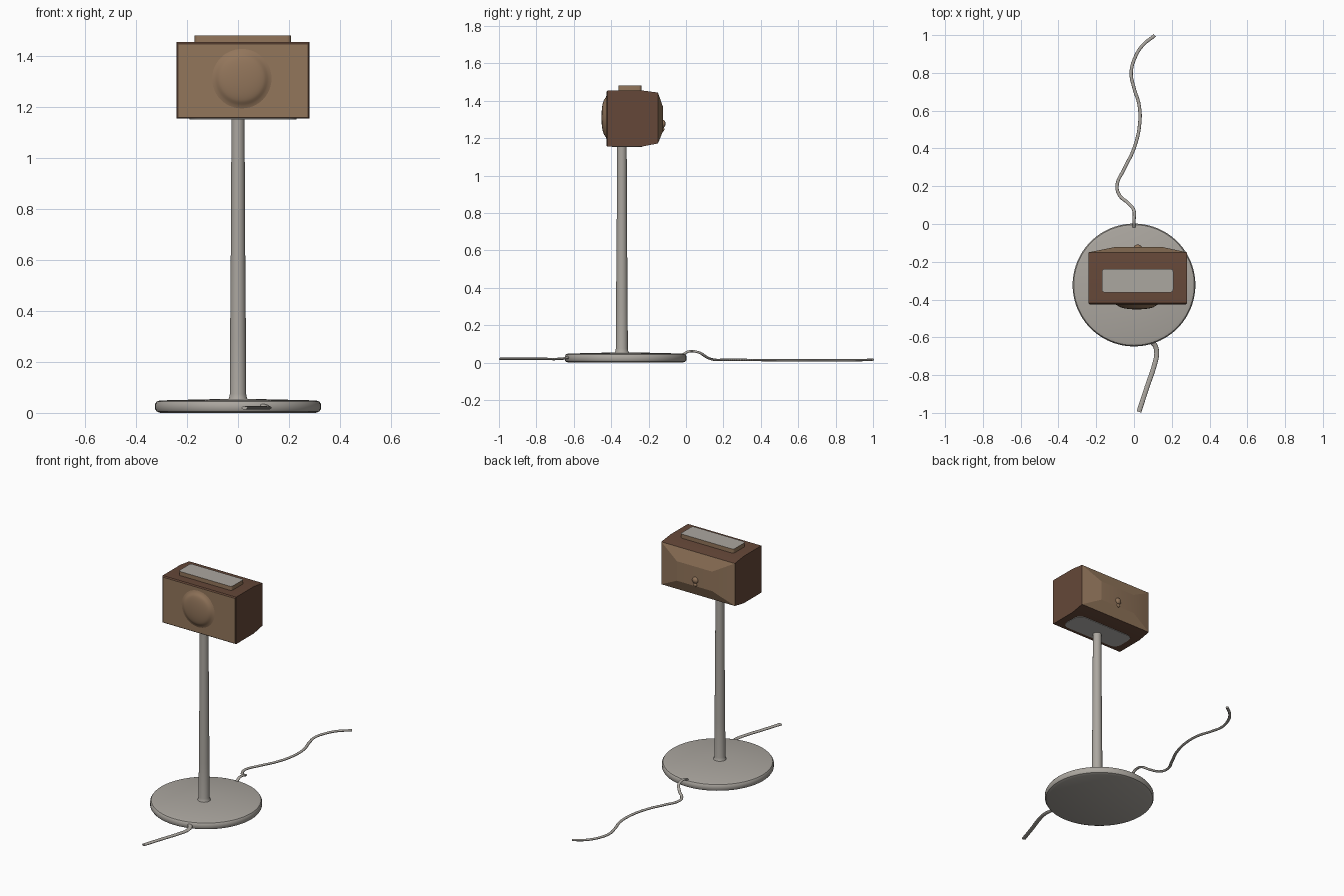
import bpy, bmesh, math
from mathutils import Matrix, Vector

cube = bpy.data.objects.get("Cube")
if cube:
    bpy.data.objects.remove(cube, do_unlink=True)


def material(name, rgb):
    m = bpy.data.materials.new(name)
    m.use_nodes = True
    m.diffuse_color = (*rgb, 1)
    m.node_tree.nodes["Principled BSDF"].inputs["Base Color"].default_value = (*rgb, 1)
    return m


GREY = material("warm grey metal", (0.41, 0.385, 0.35))
PALE = material("pale grey plate", (0.48, 0.47, 0.45))
TAN = material("tan panel", (0.29, 0.18, 0.105))
BROWN = material("brown casing", (0.13, 0.064, 0.04))


def finish(name, bm, mats, angle=35):
    bmesh.ops.recalc_face_normals(bm, faces=bm.faces)
    mesh = bpy.data.meshes.new(name)
    bm.to_mesh(mesh)
    bm.free()
    ob = bpy.data.objects.new(name, mesh)
    bpy.context.collection.objects.link(ob)
    for m in mats:
        mesh.materials.append(m)
    bpy.ops.object.select_all(action="DESELECT")
    ob.select_set(True)
    bpy.context.view_layer.objects.active = ob
    bpy.ops.object.shade_smooth_by_angle(angle=math.radians(angle))


def lathe(name, profile, place, mat, sides=64, backward=None):
    """Turn (radius, height) points about z; backward=+1/-1 aims the axis along y."""
    bm = bmesh.new()
    rings = []
    for r, h in profile:
        rings.append([bm.verts.new((r * math.cos(a), r * math.sin(a), h))
                      for a in (2 * math.pi * i / sides for i in range(sides))])
    for lower, upper in zip(rings, rings[1:]):
        for i in range(sides):
            j = (i + 1) % sides
            bm.faces.new((lower[i], lower[j], upper[j], upper[i]))
    bm.faces.new(rings[0])
    bm.faces.new(rings[-1])
    turn = Matrix.Identity(4)
    if backward:
        turn = Matrix.Rotation(math.radians(-90 * backward), 4, "X")
    bm.transform(Matrix.Translation(place) @ turn)
    finish(name, bm, [mat])


def plate(name, low, high, mats, bevel):
    """Flat slab with rounded corners; the second material goes on its top."""
    low, high = Vector(low), Vector(high)
    bm = bmesh.new()
    bmesh.ops.create_cube(bm, size=1)
    bm.transform(Matrix.Translation((low + high) / 2) @ Matrix.Diagonal((*(high - low), 1)))
    upright = [e for e in bm.edges if abs(e.verts[0].co.z - e.verts[1].co.z) > 1e-4]
    bmesh.ops.bevel(bm, geom=upright, offset=bevel, segments=4, affect="EDGES", profile=0.5)
    bm.normal_update()
    for f in bm.faces:
        f.material_index = len(mats) - 1 if f.normal.z > 0.9 else 0
    finish(name, bm, mats)


def cable(name, points, radius, flatten, z_rest):
    curve = bpy.data.curves.new(name, "CURVE")
    curve.dimensions = "3D"
    curve.bevel_depth = radius
    curve.bevel_resolution = 3
    curve.use_fill_caps = True
    curve.resolution_u = 8
    spline = curve.splines.new("BEZIER")
    spline.bezier_points.add(len(points) - 1)
    for bp, (x, y, z) in zip(spline.bezier_points, points):
        bp.co = (x, y, (z - z_rest) / flatten)
        bp.handle_left_type = bp.handle_right_type = "AUTO"
    curve.materials.append(GREY)
    ob = bpy.data.objects.new(name, curve)
    ob.location.z = z_rest
    ob.scale.z = flatten
    bpy.context.collection.objects.link(ob)


# Stand: round foot and slim tapering pole
lathe("base", [(0.305, 0), (0.32, 0.006), (0.325, 0.014), (0.325, 0.036), (0.319, 0.045),
               (0.305, 0.049), (0.05, 0.055)], (0, -0.323, 0), GREY, 96)
lathe("pole", [(0.04, 0.05), (0.035, 0.06), (0.032, 0.075), (0.031, 0.3), (0.027, 0.8), (0.026, 1.17)],
      (0, -0.343, 0), GREY, 32)

# Head casing: rectangles lofted from front to back (y, x0, x1, z0, z1)
sections = [(-0.425, -0.236, 0.275, 1.16, 1.449), (-0.419, -0.241, 0.28, 1.155, 1.456),
            (-0.24, -0.241, 0.28, 1.155, 1.456), (-0.15, -0.241, 0.28, 1.172, 1.444),
            (-0.122, -0.10, 0.15, 1.24, 1.365)]
bm = bmesh.new()
loops = [[bm.verts.new((x, y, z)) for x, z in ((a, c), (b, c), (b, d), (a, d))]
         for y, a, b, c, d in sections]
for k, (near, far) in enumerate(zip(loops, loops[1:])):
    for i in range(4):
        j = (i + 1) % 4
        face = bm.faces.new((near[i], near[j], far[j], far[i]))
        face.material_index = 0 if k == 3 else 1
bm.faces.new(loops[0])
bm.faces.new(loops[-1])
finish("head_casing", bm, [TAN, BROWN], 12)

# Shallow speaker dome on the front, flowing into the panel
dome = [(0.122, -0.002), (0.114, 0.001), (0.106, 0.004), (0.1, 0.008)]
dome += [(0.097 * math.cos(t), 0.007 + 0.02 * math.sin(t))
         for t in (math.pi / 2 * i / 12 for i in range(2, 12))] + [(0.004, 0.027)]
lathe("front_dome", dome, (0.015, -0.425, 1.312), TAN, 48, backward=-1)

# Top plate with tan rim, and the plate under the head
plate("top_plate", (-0.17, -0.362, 1.45), (0.208, -0.238, 1.482), [TAN, GREY], 0.015)
plate("bottom_plate", (-0.19, -0.395, 1.1525), (0.23, -0.235, 1.158), [PALE], 0.045)

# Two small knobs on the back panel
for name, z, r in (("back_knob_upper", 1.278, 0.021), ("back_knob_lower", 1.248, 0.012)):
    ball = [(r, -0.012)] + [(r * math.cos(t), r * 0.7 * math.sin(t))
                            for t in (math.pi / 2 * i / 6 for i in range(6))] + [(0.001, r * 0.7)]
    lathe(name, ball, (0.02, -0.124, z), TAN, 20, backward=1)

# Cables trailing to the back and the front
cable("rear_cable", [(0, -0.015, 0.045), (0, 0.02, 0.061), (0, 0.07, 0.054), (-0.03, 0.11, 0.03),
                     (-0.075, 0.15, 0.016), (-0.09, 0.2, 0.015), (-0.05, 0.295, 0.015),
                     (0, 0.4, 0.014), (0.03, 0.53, 0.013), (0.027, 0.63, 0.013),
                     (0, 0.72, 0.013), (-0.015, 0.8, 0.013), (0.005, 0.88, 0.013),
                     (0.045, 0.945, 0.014), (0.11, 0.998, 0.016)], 0.009, 0.7, 0.013)
cable("front_cable", [(0.095, -0.625, 0.03), (0.112, -0.645, 0.024), (0.12, -0.685, 0.02),
                      (0.107, -0.75, 0.02), (0.07, -0.86, 0.02), (0.026, -0.995, 0.02)], 0.013, 0.5, 0.02)
